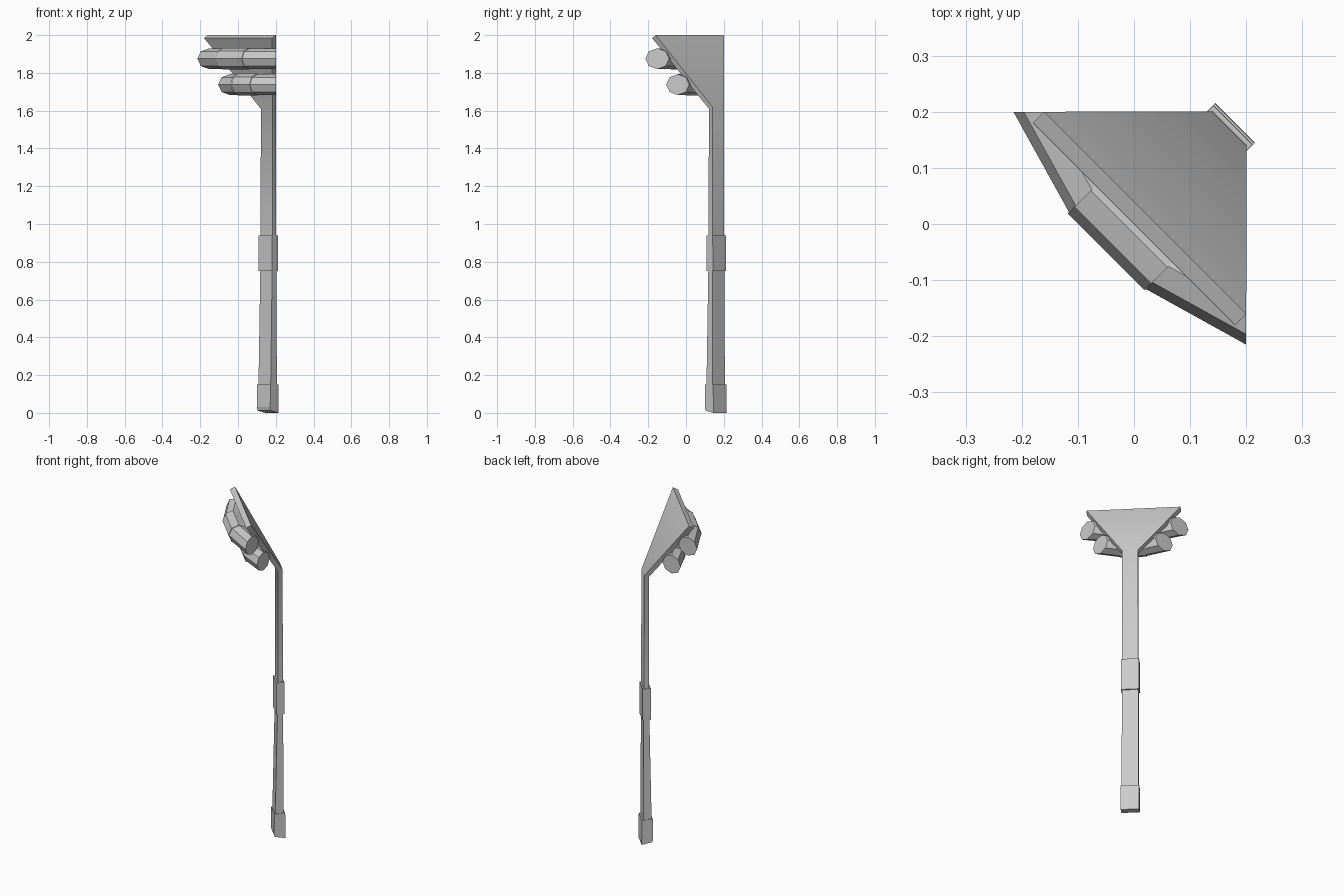
import bpy, bmesh, math
from mathutils import Vector

if "Cube" in bpy.data.objects:
    bpy.data.objects.remove(bpy.data.objects["Cube"])

S = math.sqrt(0.5)


def world(u, v, z):
    """Diagonal frame: u runs to the back corner, v runs across it."""
    return Vector(((u + v) * S, (u - v) * S, z))


def loft(name, rings):
    """Skin a list of equal rings and cap both ends."""
    bm = bmesh.new()
    loops = [[bm.verts.new(p) for p in ring] for ring in rings]
    n = len(loops[0])
    for a, b in zip(loops, loops[1:]):
        for i in range(n):
            j = (i + 1) % n
            bm.faces.new((a[i], a[j], b[j], b[i]))
    bm.faces.new(loops[0])
    bm.faces.new(loops[-1])
    bmesh.ops.recalc_face_normals(bm, faces=bm.faces)
    me = bpy.data.meshes.new(name)
    bm.to_mesh(me)
    bm.free()
    ob = bpy.data.objects.new(name, me)
    bpy.context.collection.objects.link(ob)
    return ob


def slab(front, back, half):
    """Four-cornered section from front and back (u, z) points."""
    (fu, fz), (bu, bz) = front, back
    return [world(fu, -half, fz), world(fu, half, fz),
            world(bu, half, bz), world(bu, -half, bz)]


# corner post that bends forward into a widening fan panel
post = loft("post_and_fan", [
    slab((0.197, 0.05), (0.246, 0.05), 0.046),
    slab((0.213, 0.85), (0.242, 0.85), 0.044),
    slab((0.214, 1.61), (0.240, 1.62), 0.043),
    slab((0.0, 1.985), (0.0283, 2.0), 0.2546),
])
bpy.context.view_layer.objects.active = post
post.select_set(True)
bpy.ops.object.shade_smooth_by_angle(angle=math.radians(35))
post.select_set(False)

# foot and middle collar
loft("foot_collar", [
    slab((0.196, 0.012), (0.2546, 0.0), 0.050),
    slab((0.191, 0.03), (0.2546, 0.03), 0.050),
    slab((0.193, 0.15), (0.2535, 0.15), 0.050),
])
loft("middle_collar", [
    slab((0.204, 0.75), (0.250, 0.75), 0.049),
    slab((0.204, 0.94), (0.249, 0.94), 0.049),
])


def octagon(center, axis, r):
    """Eight-sided ring around an axis lying in the ground plane."""
    side = Vector((-axis.y, axis.x, 0)).normalized()
    up = Vector((0, 0, 1))
    return [center + side * (r * math.cos(k * math.pi / 4))
            + up * (r * math.sin(k * math.pi / 4)) for k in range(8)]


def bent_bar(name, z, front_u, half, tip, r):
    """Straight octagonal middle with two arms trimmed at the wall planes."""
    cu = front_u + r
    across = world(0, 1, 0)
    loft(name + "_middle", [octagon(world(cu, s * half, z), across, r)
                            for s in (-1, 1)])
    ra = r - 0.003
    corner = world(front_u + 0.003, half, z)
    d = (Vector((0.2, tip, z)) - corner).normalized()
    inward = Vector((-d.y, d.x, 0))
    start = octagon(corner + inward * ra - d * 0.01, d, ra)
    end = [p + d * ((0.2 - p.x) / d.x) for p in start]
    loft(name + "_arm_right", [start, end])
    # mirror over the diagonal by swapping x and y
    loft(name + "_arm_left", [[Vector((p.y, p.x, p.z)) for p in ring]
                              for ring in (start, end)])


# two bent rails on the front of the fan
bent_bar("upper_rail", 1.875, -0.070, 0.097, -0.215, 0.058)
bent_bar("lower_rail", 1.738, 0.014, 0.072, -0.105, 0.058)
